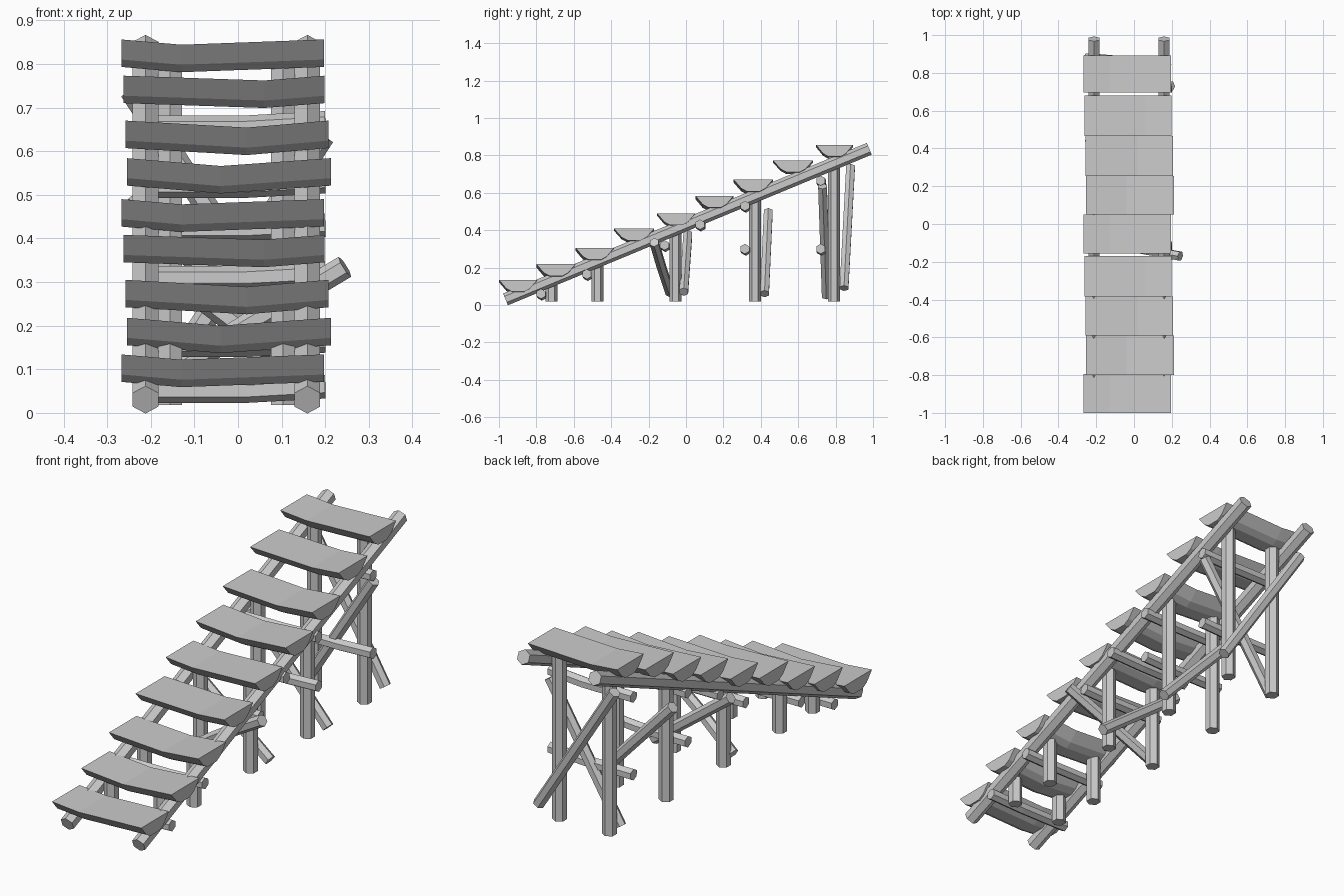
import bpy, bmesh, math
from mathutils import Vector

if "Cube" in bpy.data.objects:
    bpy.data.objects.remove(bpy.data.objects["Cube"], do_unlink=True)

wood = bpy.data.materials.new("grey wood")
wood.use_nodes = True
GREY = (0.6, 0.6, 0.6, 1)
wood.diffuse_color = GREY
wood.node_tree.nodes["Principled BSDF"].inputs["Base Color"].default_value = GREY


def loft(name, rings):
    """Skin matching cross-sections into one closed, flat-shaded part."""
    bm = bmesh.new()
    rows = [[bm.verts.new(p) for p in ring] for ring in rings]
    for a, b in zip(rows, rows[1:]):
        for i in range(len(a)):
            j = (i + 1) % len(a)
            bm.faces.new((a[i], a[j], b[j], b[i]))
    bm.faces.new(rows[0])
    bm.faces.new(rows[-1])
    bmesh.ops.recalc_face_normals(bm, faces=bm.faces)
    mesh = bpy.data.meshes.new(name)
    bm.to_mesh(mesh)
    bm.free()
    mesh.materials.append(wood)
    obj = bpy.data.objects.new(name, mesh)
    bpy.context.collection.objects.link(obj)


def log(name, points, radius, side=(1, 0, 0)):
    """Six-sided log following a short path, flat faces toward 'side'."""
    pts = [Vector(p) for p in points]
    axis = (pts[-1] - pts[0]).normalized()
    u = Vector(side)
    u = (u - axis * u.dot(axis)).normalized()
    v = axis.cross(u)
    angles = [math.radians(30 + 60 * k) for k in range(6)]
    loft(name, [[p + (u * math.cos(a) + v * math.sin(a)) * radius for a in angles]
                for p in pts])


def stringer_z(y):
    return 0.03 + (y + 0.965) * 0.414


# Sloping side rails
for side, x in (("right", -0.212), ("left", 0.159)):
    log(side + "_rail", [(x, -0.965, 0.03), (x, 0.98, 0.835)], 0.034)

# Treads: sagging half logs, (front, back, top height)
treads = [(-1.0, -0.795, 0.134), (-0.8, -0.59, 0.218), (-0.59, -0.385, 0.305),
          (-0.385, -0.17, 0.408), (-0.155, 0.05, 0.49), (0.05, 0.255, 0.584),
          (0.255, 0.465, 0.67), (0.465, 0.68, 0.773), (0.695, 0.893, 0.856)]
# Four repeating variants: left end, right end, sag position, sag depth
variants = [(-0.267, 0.197, -0.13, 0.012), (-0.263, 0.198, 0.06, 0.011),
            (-0.258, 0.207, 0.02, 0.016), (-0.255, 0.213, -0.04, 0.018)]
section = [(0, 0), (0.19, -0.046), (0.34, -0.063), (0.66, -0.063), (0.81, -0.046), (1, 0)]
for i, (front, back, top) in enumerate(treads):
    x0, x1, mid, sag = variants[-i % 4]
    rings = []
    for x, drop in ((x0, 0), (mid, sag), (x1, 0)):
        rings.append([(x, front + (back - front) * t, top + h - drop) for t, h in section])
    loft(f"tread_{i + 1}", rings)

# Upright posts in pairs inside the rails
for i, y in enumerate((-0.718, -0.473, -0.055, 0.37, 0.792)):
    for side, x in (("right", -0.156), ("left", 0.103)):
        log(f"{side}_post_{i + 1}", [(x, y, 0.018), (x, y, stringer_z(y) + 0.04)], 0.032)

# Cross bars from side to side
bars = [(-0.77, 0.05), (-0.525, 0.155), (-0.11, 0.31), (0.08, 0.42),
        (0.32, 0.52), (0.32, 0.29), (0.725, 0.655), (0.725, 0.29)]
for i, (y, z) in enumerate(bars):
    log(f"cross_bar_{i + 1}", [(-0.235, y, z), (0.02, y, z), (0.2, y - 0.005, z + 0.01)],
        0.027, (0, 1, 0))

# Diagonal braces on the taller post pairs
braces = {
    "low_rear": [(0.175, -0.012, 0.07), (-0.24, 0.01, 0.38)],
    "low_front": [(-0.185, -0.085, 0.065), (0.02, -0.13, 0.2), (0.245, -0.17, 0.335)],
    "middle_rear": [(0.175, 0.42, 0.06), (-0.24, 0.44, 0.5)],
    "high_rear": [(0.175, 0.845, 0.09), (-0.245, 0.88, 0.74)],
    "high_front": [(-0.185, 0.75, 0.045), (0.195, 0.73, 0.635)],
}
for name, path in braces.items():
    log(name + "_brace", path, 0.027, (0, 1, 0))
